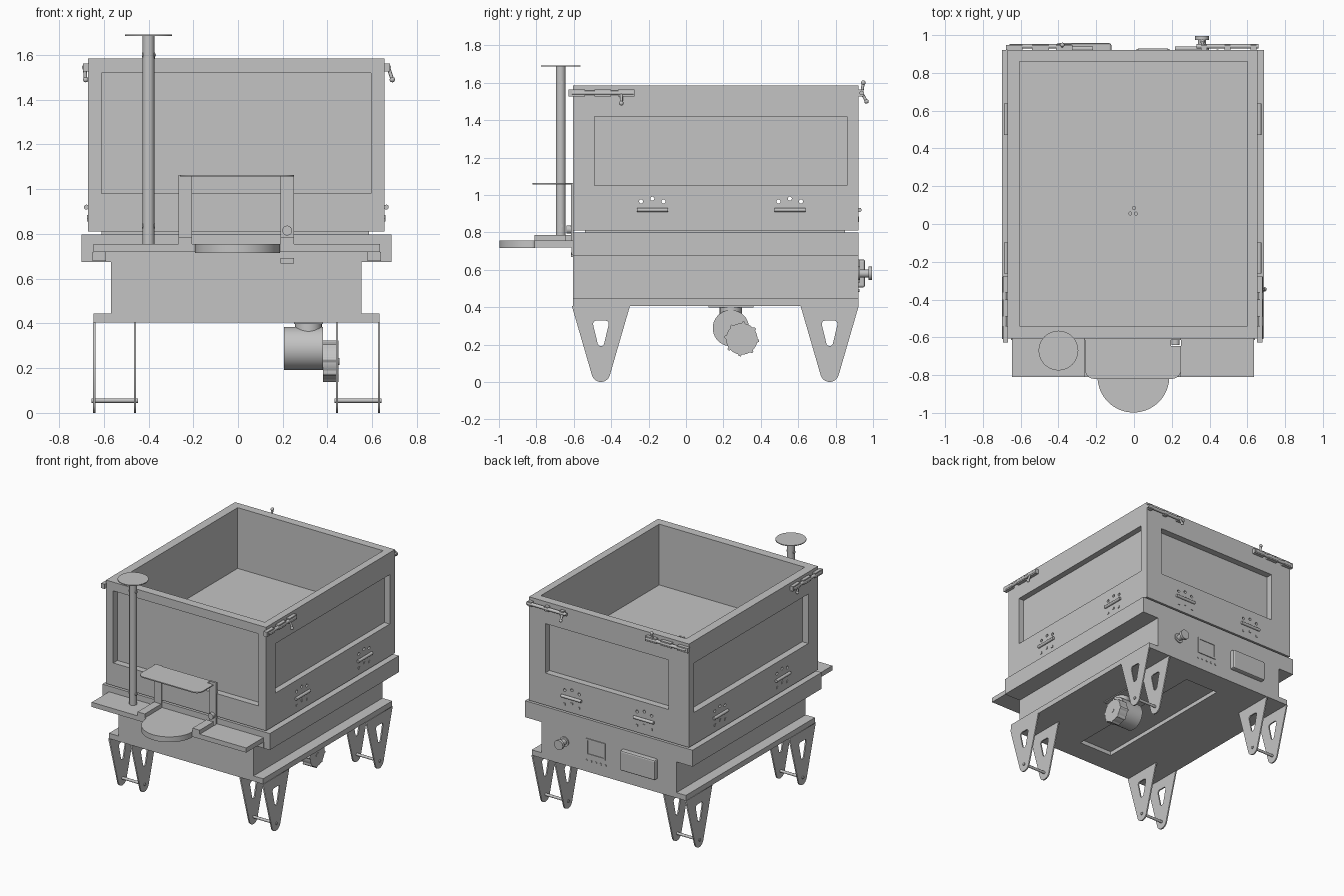
import bpy
from math import sin, cos, pi, radians
from mathutils import Vector

cube = bpy.data.objects.get("Cube")
if cube:
    bpy.data.objects.remove(cube, do_unlink=True)

steel = bpy.data.materials.new("grey_steel")
steel.use_nodes = True
GREY = (0.55, 0.55, 0.55, 1)
steel.diffuse_color = GREY
steel.node_tree.nodes["Principled BSDF"].inputs["Base Color"].default_value = GREY


def finish(name, smooth=False):
    ob = bpy.context.object
    ob.name = name
    ob.data.materials.clear()
    ob.data.materials.append(steel)
    if smooth:
        bpy.ops.object.shade_smooth_by_angle(angle=radians(35))
    return ob


def box(name, x, y, z):
    """Box from (min, max) spans."""
    bpy.ops.mesh.primitive_cube_add(size=1, location=[(s[0] + s[1]) / 2 for s in (x, y, z)])
    ob = bpy.context.object
    ob.scale = [s[1] - s[0] for s in (x, y, z)]
    bpy.ops.object.transform_apply(location=False, rotation=False)
    return finish(name)


def rod(name, a, b, r, sides=24):
    """Cylinder between two points."""
    a, b = Vector(a), Vector(b)
    bpy.ops.mesh.primitive_cylinder_add(vertices=sides, radius=r, depth=(b - a).length, location=(a + b) / 2)
    bpy.context.object.rotation_euler = (b - a).to_track_quat("Z", "Y").to_euler()
    return finish(name, True)


def ball(name, centre, r):
    bpy.ops.mesh.primitive_uv_sphere_add(segments=20, ring_count=12, radius=r, location=centre)
    return finish(name, True)


def plate(name, loops, thick, location, rotation=(0, 0, 0)):
    """Flat outline, with holes from any inner loops, given a thickness."""
    cu = bpy.data.curves.new(name, "CURVE")
    cu.dimensions, cu.fill_mode, cu.extrude = "2D", "BOTH", thick / 2
    for loop in loops:
        sp = cu.splines.new("POLY")
        sp.points.add(len(loop) - 1)
        for p, (u, v) in zip(sp.points, loop):
            p.co = (u, v, 0, 1)
        sp.use_cyclic_u = True
    ob = bpy.data.objects.new(name, cu)
    bpy.context.collection.objects.link(ob)
    ob.location, ob.rotation_euler = location, rotation
    bpy.ops.object.select_all(action="DESELECT")
    ob.select_set(True)
    bpy.context.view_layer.objects.active = ob
    bpy.ops.object.convert(target="MESH")
    return finish(name)


def arc(cx, cy, r, start, end, n=10):
    angles = [radians(start + (end - start) * i / n) for i in range(n + 1)]
    return [(cx + r * cos(t), cy + r * sin(t)) for t in angles]


def cut(target, cutter):
    mod = target.modifiers.new("cut", "BOOLEAN")
    mod.operation, mod.object, mod.solver = "DIFFERENCE", cutter, "EXACT"
    bpy.context.view_layer.objects.active = target
    bpy.ops.object.modifier_apply(modifier=mod.name)
    bpy.data.objects.remove(cutter, do_unlink=True)


SIDE = (pi / 2, 0, pi / 2)  # turns an outline to the YZ plane
HINGE_Y = (-0.18, 0.555)
HINGE_X = (-0.30, 0.30)
HOLES = ((-0.06, 0.965), (0, 0.98), (0.06, 0.965))

# Enclosure: open box with recessed panels
body = box("enclosure", (-0.67, 0.655), (-0.605, 0.922), (0.81, 1.585))
cut(body, box("cavity", (-0.605, 0.6), (-0.54, 0.86), (1.13, 1.7)))
cut(body, box("lower_cavity", (-0.605, 0.6), (-0.54, 0.86), (0.83, 1.11)))
cut(body, box("front_recess", (-0.61, 0.595), (-0.7, -0.555), (0.98, 1.52)))
cut(body, box("back_recess", (-0.5, 0.52), (0.872, 1), (1.05, 1.42)))
cut(body, box("left_recess", (0.61, 0.8), (-0.49, 0.86), (1.05, 1.42)))
cut(body, box("right_recess", (-0.8, -0.62), (-0.49, 0.86), (1.05, 1.42)))
for dy, z in HOLES:
    for y in HINGE_Y:
        cut(body, rod("hole", (-1, y + dy, z), (1, y + dy, z), 0.011, 12))
    for x in HINGE_X:
        cut(body, rod("hole", (x + dy, 0.7, z), (x + dy, 1.1, z), 0.011, 12))
for x, y in ((-0.02, 0.055), (0.01, 0.055), (0, 0.085)):
    cut(body, rod("hole", (x, y, 1.05), (x, y, 1.2), 0.008, 12))

# Base: seam, collar, lower housing and bottom plate
box("seam", (-0.61, 0.585), (-0.54, 0.85), (0.79, 0.815))
box("collar", (-0.70, 0.687), (-0.605, 0.922), (0.675, 0.798))
box("lower_housing", (-0.567, 0.552), (-0.605, 0.922), (0.44, 0.68))
bottom = box("bottom_plate", (-0.645, 0.632), (-0.605, 0.922), (0.405, 0.445))
cut(bottom, box("bottom_recess", (-0.145, 0.135), (-0.43, 0.74), (0.3, 0.435)))

# Legs: paired tapering plates with a slot, joined by a rod
outer = arc(0, 0.05, 0.05, 200, 340) + [(0.155, 0.405), (-0.155, 0.405)]
slot = arc(0, 0.21, 0.018, 200, 340, 6) + arc(0.024, 0.31, 0.018, -10, 90, 5) + arc(-0.024, 0.31, 0.018, 90, 190, 5)
for y in (-0.455, 0.768):
    for xs in ((-0.643, -0.46), (0.443, 0.63)):
        for x in xs:
            plate("leg_plate", [outer, slot], 0.01, (x, y, 0), SIDE)
        rod("leg_rod", (xs[0] - 0.012, y, 0.055), (xs[1] + 0.012, y, 0.055), 0.01, 16)

# Front shelf, round tray and brackets
shelf = box("front_shelf", (-0.645, 0.635), (-0.81, -0.6), (0.72, 0.755))
cut(shelf, box("shelf_notch", (0.197, 0.25), (-0.645, -0.612), (0.6, 0.9)))
plate("round_tray", [arc(0, 0, 0.19, 180, 360, 32)], 0.04, (-0.003, -0.808, 0.735))
for x in (-0.62, 0.61):
    box("shelf_bracket", (x - 0.03, x + 0.03), (-0.613, -0.6), (0.68, 0.72))

# Mouth: notched hood plate, cheeks and feet
hood = [(-0.26, -0.607)] + arc(-0.21, -0.77, 0.05, 180, 270, 6) + arc(0.2, -0.77, 0.05, 270, 360, 6)
hood += [(0.25, -0.645), (0.197, -0.645), (0.197, -0.607)]
plate("hood", [hood], 0.008, (0, 0, 1.06))
for x, back in (((-0.265, -0.205), -0.61), ((0.19, 0.25), -0.645)):
    box("cheek", x, (-0.615, -0.6), (0.755, 1.064))
    box("cheek_foot", x, (-0.81, back), (0.755, 0.785))
rod("front_knob", (0.22, -0.64, 0.815), (0.22, -0.61, 0.815), 0.022)
box("front_catch", (0.19, 0.25), (-0.615, -0.6), (0.667, 0.693))

# Chimney
rod("chimney_pipe", (-0.4, -0.67, 0.755), (-0.4, -0.67, 1.69), 0.026, 32)
rod("chimney_cap", (-0.4, -0.67, 1.686), (-0.4, -0.67, 1.692), 0.105, 48)
for z in (0.835, 1.6):
    rod("pipe_bolt", (-0.43, -0.67, z), (-0.37, -0.67, z), 0.011, 16)

# Fan motor below
rod("motor", (0.205, 0.24, 0.288), (0.38, 0.24, 0.288), 0.097, 40)
rod("motor_neck", (0.315, 0.24, 0.36), (0.315, 0.24, 0.405), 0.06)
box("motor_mount", (0.25, 0.38), (0.12, 0.36), (0.398, 0.406))
rim = []
for k in range(8):
    rim += arc(0, 0, 0.084, k * 45, k * 45 + 32, 6) + arc(0, 0, 0.093, k * 45 + 35, k * 45 + 42, 2)
plate("fan_housing", [rim], 0.07, (0.415, 0.298, 0.23), SIDE)
rod("fan_hub", (0.44, 0.298, 0.23), (0.453, 0.298, 0.23), 0.016)

# Hinges on the sides and back
for s, face in ((1, 0.655), (-1, -0.67)):
    for y in HINGE_Y:
        rod("side_hinge", (face + s * 0.008, y - 0.083, 0.92), (face + s * 0.008, y + 0.083, 0.92), 0.011, 16)
        for dy, z in HOLES:
            box("hinge_bolt", sorted((face, face + s * 0.005)), (y + dy - 0.008, y + dy + 0.008), (z - 0.11, z - 0.095))
for x in HINGE_X:
    rod("back_hinge", (x - 0.083, 0.928, 0.92), (x + 0.083, 0.928, 0.92), 0.011, 16)
    for dx, z in HOLES:
        box("hinge_bolt", (x + dx - 0.008, x + dx + 0.008), (0.92, 0.926), (z - 0.11, z - 0.095))


# Sliding latches near the top rim
def latch(start, end, out, grip, lean, drop):
    """Bar from start to end with blocks and a handle set at an angle."""
    start, end, out = Vector(start), Vector(end), Vector(out)
    rod("latch_bar", start, end, 0.012, 16)
    for t in (0.08, 0.5, 0.88):
        c = start.lerp(end, t) - out * 0.006
        half = Vector((0.014, 0.014, 0.018)) + (end - start).normalized() * 0.03
        half = [abs(v) for v in half]
        box("latch_block", *[(c[i] - half[i], c[i] + half[i]) for i in range(3)])
    p = start.lerp(end, grip)
    tip = p + out * lean + Vector((0, 0, drop))
    rod("latch_handle", p, tip, 0.008, 12)
    ball("latch_grip", tip, 0.012)


latch((0.672, -0.61, 1.545), (0.672, -0.28, 1.545), (1, 0, 0), 0.8, 0.018, -0.055)
latch((-0.686, -0.61, 1.545), (-0.686, -0.28, 1.545), (-1, 0, 0), 0.8, -0.005, -0.055)
latch((0.66, 0.94, 1.545), (0.33, 0.94, 1.545), (0, 1, 0), 0.9, 0.025, -0.045)
latch((-0.66, 0.94, 1.545), (-0.33, 0.94, 1.545), (0, 1, 0), 0.85, 0.008, 0.055)

# Controls on the back
rod("dial_stem", (0.36, 0.91, 0.58), (0.36, 0.98, 0.58), 0.022)
rod("dial", (0.36, 0.975, 0.58), (0.36, 0.995, 0.58), 0.036, 32)
rod("dial_collar", (0.36, 0.91, 0.58), (0.36, 0.93, 0.58), 0.036, 32)
frame = box("display_frame", (0.02, 0.18), (0.91, 0.928), (0.53, 0.655))
cut(frame, box("display", (0.033, 0.167), (0.923, 1), (0.543, 0.642)))
panel = box("access_cover", (-0.41, -0.12), (0.91, 0.957), (0.505, 0.655))
bev = panel.modifiers.new("soft_edges", "BEVEL")
bev.width, bev.segments = 0.01, 2
for i in range(5):
    x = 0.02 + i * 0.04
    rod("button", (x, 0.915, 0.49), (x, 0.927, 0.49), 0.008, 12)
